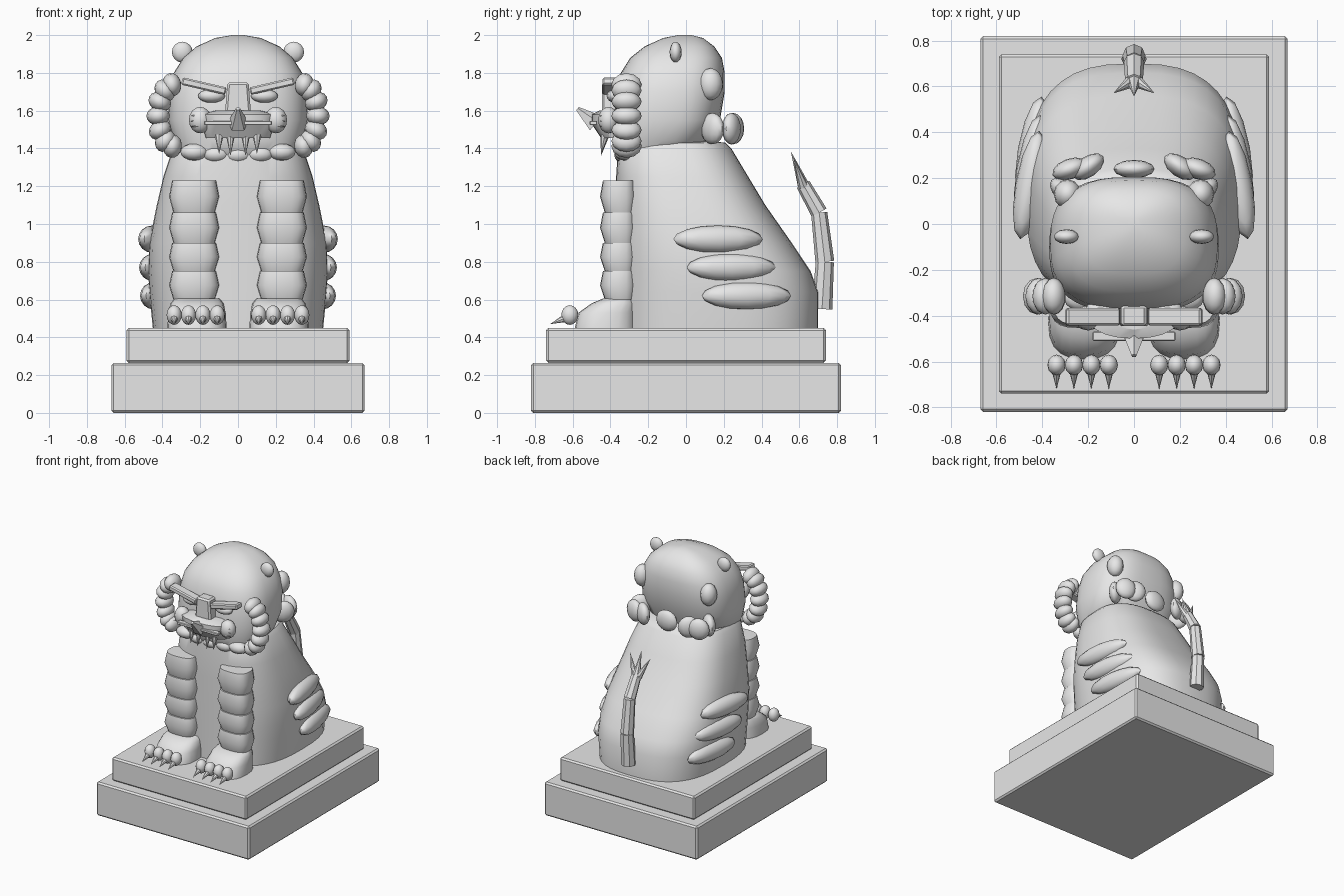
import bpy, bmesh, math
from mathutils import Vector, Matrix, Euler

cube = bpy.data.objects.get("Cube")
if cube:
    bpy.data.objects.remove(cube, do_unlink=True)

stone = bpy.data.materials.new("grey_stone")
stone.use_nodes = True
GREY = (0.8, 0.8, 0.8, 1)
stone.diffuse_color = GREY
stone.node_tree.nodes["Principled BSDF"].inputs["Base Color"].default_value = GREY


def finish(name, bm, angle=35):
    bmesh.ops.recalc_face_normals(bm, faces=bm.faces[:])
    mesh = bpy.data.meshes.new(name)
    bm.to_mesh(mesh)
    bm.free()
    mesh.materials.append(stone)
    if angle:
        mesh.shade_smooth()
        mesh.set_sharp_from_angle(angle=math.radians(angle))
    obj = bpy.data.objects.new(name, mesh)
    bpy.context.collection.objects.link(obj)
    return obj


def both(fn, name, place, *args, **kw):
    """Call a builder for the left (+x) and the right (-x) side."""
    for side, s in (("left", 1), ("right", -1)):
        obj = fn(side + "_" + name, place, *args, **kw)
        if s < 0:
            obj.data.transform(Matrix.Scale(-1, 4, (1, 0, 0)))
            obj.data.flip_normals()


def lump(name, place, radii, rot=(0, 0, 0), seg=12, rings=8):
    bm = bmesh.new()
    bmesh.ops.create_uvsphere(bm, u_segments=seg, v_segments=rings, radius=1)
    bm.transform(Matrix.LocRotScale(Vector(place), Euler([math.radians(a) for a in rot]), Vector(radii)))
    return finish(name, bm, 50)


def box(name, place, size, rot=(0, 0, 0), bevel=0.012, taper=1):
    bm = bmesh.new()
    bmesh.ops.create_cube(bm, size=1)
    for v in bm.verts:
        if v.co.z > 0:
            v.co.x *= taper
    bm.transform(Matrix.LocRotScale(Vector(place), Euler([math.radians(a) for a in rot]), Vector(size)))
    if bevel:
        bmesh.ops.bevel(bm, geom=bm.edges[:], offset=bevel, segments=1, affect='EDGES')
    return finish(name, bm, 0)


def spike(name, start, end, r1, r2=0, seg=8):
    a, b = Vector(start), Vector(end)
    d = b - a
    bm = bmesh.new()
    bmesh.ops.create_cone(bm, cap_ends=True, segments=seg, radius1=r1, radius2=r2, depth=d.length)
    bm.transform(Matrix.Translation((a + b) / 2) @ d.to_track_quat('Z', 'Y').to_matrix().to_4x4())
    return finish(name, bm, 30)


def loft(name, rings, power, x=0, seg=40, angle=40):
    """Stack rounded-square rings given as (z, half width, front y, back y)."""
    bm = bmesh.new()
    loops = []
    for z, w, y0, y1 in rings:
        loop = []
        for i in range(seg):
            t = math.tau * i / seg
            c, s = math.cos(t), math.sin(t)
            px = math.copysign(abs(c) ** (2 / power), c) * w
            py = math.copysign(abs(s) ** (2 / power), s) * (y1 - y0) / 2
            loop.append(bm.verts.new((x + px, (y0 + y1) / 2 + py, z)))
        loops.append(loop)
    for a, b in zip(loops, loops[1:]):
        for i in range(seg):
            j = (i + 1) % seg
            bm.faces.new((a[i], a[j], b[j], b[i]))
    bm.faces.new(loops[0][::-1])
    bm.faces.new(loops[-1])
    return finish(name, bm, angle)


# Plinth
box("plinth_base", (0, 0, 0.132), (1.34, 1.64, 0.265))
box("plinth_step", (0, 0, 0.357), (1.18, 1.48, 0.185))

# Body and head
loft("body", [(0.44, 0.45, -0.37, 0.70), (0.64, 0.47, -0.37, 0.70), (0.75, 0.475, -0.37, 0.66),
              (0.9, 0.47, -0.37, 0.56), (1.1, 0.43, -0.37, 0.42), (1.25, 0.395, -0.37, 0.33),
              (1.4, 0.345, -0.36, 0.24), (1.43, 0.32, -0.33, 0.21), (1.44, 0.22, -0.2, 0.12)], 2.7)
loft("head", [(1.33, 0.2, -0.32, -0.2), (1.36, 0.29, -0.36, -0.05), (1.44, 0.34, -0.38, 0.13),
              (1.55, 0.37, -0.385, 0.18), (1.7, 0.365, -0.37, 0.205), (1.8, 0.34, -0.345, 0.205),
              (1.88, 0.29, -0.295, 0.19), (1.94, 0.22, -0.22, 0.15), (1.985, 0.12, -0.12, 0.09),
              (2.0, 0.03, -0.04, 0.03)], 2.7)
both(lump, "ear", (0.295, -0.055, 1.91), (0.055, 0.032, 0.055))
both(lump, "head_curl", (0.29, 0.13, 1.74), (0.06, 0.065, 0.085))

# Curls around the nape
lump("nape_curl", (0, 0.24, 1.5), (0.09, 0.04, 0.08))
for i, (x, y, turn) in enumerate([(0.2, 0.25, -35), (0.28, 0.24, -20), (0.3, 0.14, 40)]):
    both(lump, "nape_curl_%d" % i, (x, y, 1.505), (0.08, 0.045, 0.083), (0, 0, turn))

# Curls framing the cheeks, and the small ones under the chin
for i in range(7):
    t = math.radians(80 - i * 27)
    both(lump, "cheek_curl_%d" % i, (0.335 + 0.088 * math.cos(t), -0.315, 1.575 + 0.165 * math.sin(t)),
         (0.062, 0.08, 0.05), (0, -math.degrees(t), 0))
for i in range(-2, 3):
    lump("chin_curl_%d" % (i + 2), (i * 0.115, -0.325, 1.365 + 0.004 * i * i), (0.075, 0.055, 0.045))

# Face
both(box, "brow", (0.18, -0.405, 1.73), (0.24, 0.075, 0.04), (0, -13, 0), bevel=0.008)
both(lump, "eye", (0.14, -0.375, 1.678), (0.072, 0.045, 0.036))
box("nose_bridge", (0, -0.4, 1.66), (0.14, 0.09, 0.18), taper=0.8)
loft("muzzle", [(1.455, 0.17, -0.45, -0.3), (1.53, 0.19, -0.5, -0.3), (1.58, 0.2, -0.5, -0.3),
                (1.6, 0.12, -0.46, -0.3)], 2.2, seg=20, angle=25)
both(lump, "whisker_pad", (0.2, -0.41, 1.55), (0.06, 0.055, 0.07))
box("upper_lip", (0, -0.49, 1.535), (0.36, 0.04, 0.022), bevel=0.004)
spike("nose", (0, -0.48, 1.53), (0, -0.575, 1.61), 0.055, 0.012, 5)
for i in range(3):
    both(spike, "whisker_%d" % i, (0.2, -0.45, 1.52 + i * 0.025), (0.255, -0.45, 1.515 + i * 0.03), 0.008, seg=6)
for i, (x, low) in enumerate([(0.04, 1.36), (0.1, 1.37)]):
    both(spike, "fang_%d" % i, (x, -0.43, 1.47), (x, -0.45, low), 0.024)

# Front legs: stacked barrel segments on clawed paws
heights = [0.6, 0.75, 0.9, 1.06, 1.23]
for i, (lo, hi) in enumerate(zip(heights, heights[1:])):
    mid = (lo + hi) / 2
    both(lambda n, p: loft(n, p, 2.8, x=0.232, seg=20, angle=50), "leg_segment_%d" % i,
         [(lo, 0.11, -0.43, -0.27), (mid, 0.133, -0.455, -0.26), (hi, 0.117, -0.44, -0.265)])
both(lambda n, p: loft(n, p, 2.6, x=0.217, seg=20, angle=50), "paw",
     [(0.445, 0.157, -0.59, -0.26), (0.53, 0.152, -0.57, -0.26), (0.58, 0.14, -0.5, -0.26),
      (0.605, 0.12, -0.44, -0.27)])
for i in range(4):
    x = 0.11 + i * 0.076
    both(lump, "toe_%d" % i, (x, -0.615, 0.518), (0.04, 0.045, 0.052))
    both(spike, "claw_%d" % i, (x, -0.63, 0.505), (x, -0.72, 0.47), 0.024)

# Haunch ridges
for i, (y, z) in enumerate([(0.17, 0.92), (0.24, 0.77), (0.32, 0.62)]):
    both(lump, "haunch_ridge_%d" % i, (0.455 - i * 0.005, y, z), (0.062, 0.24, 0.072), (0, 0, 10))

# Tail
path = [(0, 0.72, 0.55), (0, 0.735, 0.8), (0, 0.705, 1.06), (0, 0.62, 1.21)]
for i, (a, b) in enumerate(zip(path, path[1:])):
    spike("tail_segment_%d" % i, a, b, 0.055 - i * 0.005, 0.048 - i * 0.005)
spike("tail_tip", path[-1], (0, 0.555, 1.385), 0.03)
both(spike, "tail_barb", (0.015, 0.62, 1.2), (0.09, 0.57, 1.35), 0.028)
